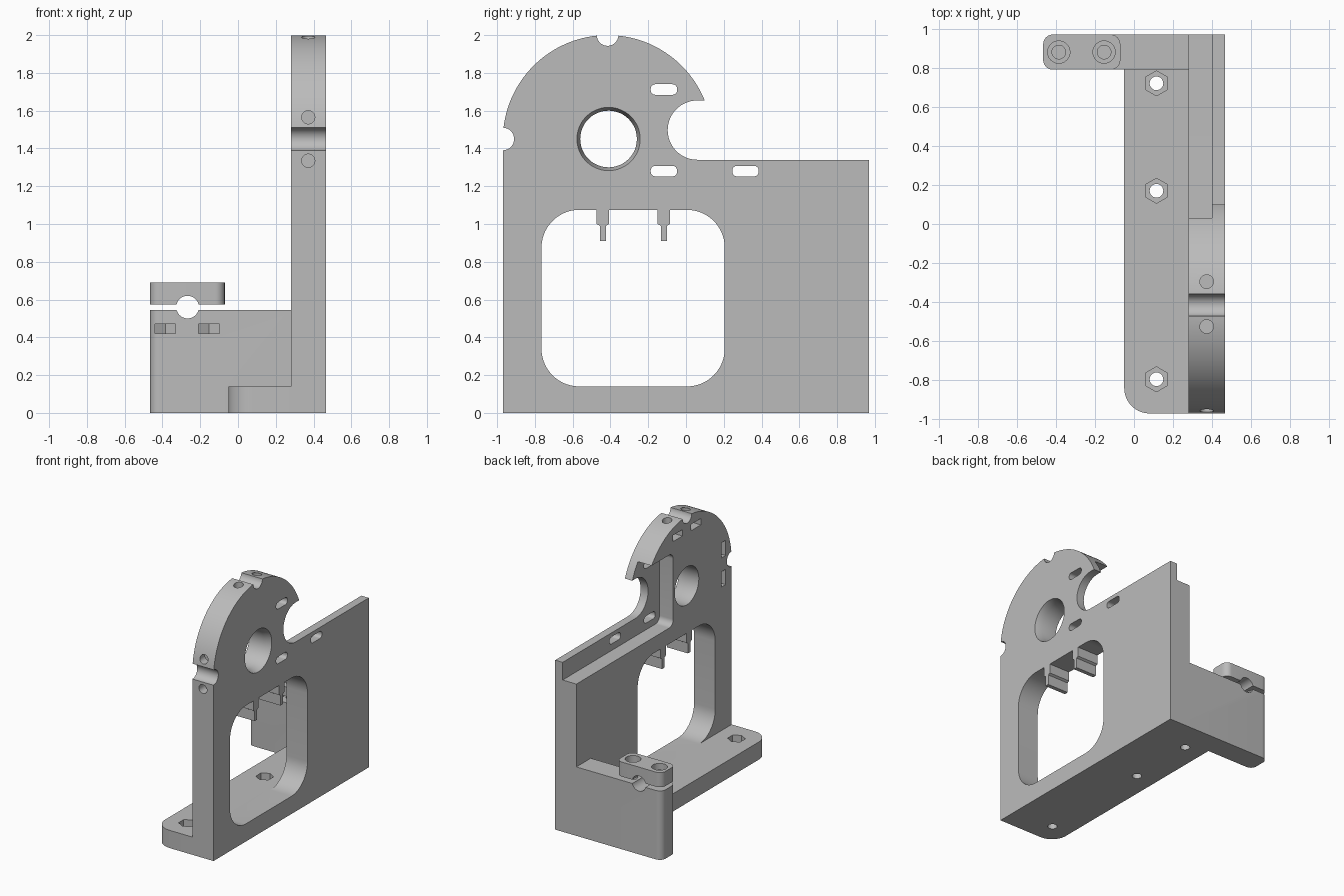
import bpy, bmesh
from math import sin, cos, pi, radians
from mathutils import Vector

cube = bpy.data.objects.get("Cube")
if cube:
    bpy.data.objects.remove(cube, do_unlink=True)

grey = bpy.data.materials.new("plain_grey")
grey.use_nodes = True
colour = (0.5, 0.5, 0.5, 1)
grey.diffuse_color = colour
grey.node_tree.nodes["Principled BSDF"].inputs["Base Color"].default_value = colour


# Helpers: each prism is a 2D profile swept along one axis
def place(axis, u, v, w):
    return {"x": (w, u, v), "y": (u, w, v), "z": (u, v, w)}[axis]


def arc(cx, cy, r, a0, a1, n=16):
    return [(cx + r * cos(radians(a0 + (a1 - a0) * i / n)),
             cy + r * sin(radians(a0 + (a1 - a0) * i / n))) for i in range(n + 1)]


def circle(cx, cy, r, n=32, turn=0):
    return arc(cx, cy, r, turn, turn + 360, n)[:-1]


def rounded(u0, u1, v0, v1, radii, n=10):
    """Rectangle; radii run from the low corner anticlockwise."""
    pts = []
    corners = [(u0, v0, 1, 1), (u1, v0, -1, 1), (u1, v1, -1, -1), (u0, v1, 1, -1)]
    for i, ((u, v, su, sv), r) in enumerate(zip(corners, radii)):
        if r:
            pts += arc(u + su * r, v + sv * r, r, 180 + 90 * i, 270 + 90 * i, n)
        else:
            pts.append((u, v))
    return pts


def loft(name, axis, low, high, w0, w1):
    bm = bmesh.new()
    a = [bm.verts.new(place(axis, u, v, w0)) for u, v in low]
    b = [bm.verts.new(place(axis, u, v, w1)) for u, v in high]
    bm.faces.new(a)
    bm.faces.new(b)
    for i in range(len(a)):
        j = (i + 1) % len(a)
        bm.faces.new((a[i], a[j], b[j], b[i]))
    bmesh.ops.recalc_face_normals(bm, faces=bm.faces)
    mesh = bpy.data.meshes.new(name)
    bm.to_mesh(mesh)
    bm.free()
    mesh.materials.append(grey)
    obj = bpy.data.objects.new(name, mesh)
    bpy.context.collection.objects.link(obj)
    return obj


def prism(name, axis, pts, w0, w1):
    return loft(name, axis, pts, pts, w0, w1)


def combine(obj, others, operation="DIFFERENCE"):
    for other in others:
        mod = obj.modifiers.new("combine", "BOOLEAN")
        mod.operation, mod.object, mod.solver = operation, other, "EXACT"
    bpy.context.view_layer.update()
    graph = bpy.context.evaluated_depsgraph_get()
    mesh = bpy.data.meshes.new_from_object(obj.evaluated_get(graph))
    obj.modifiers.clear()
    obj.data = mesh
    for other in others:
        bpy.data.objects.remove(other, do_unlink=True)


def cut(axis, pts, w0, w1):
    return prism("cutter", axis, pts, w0, w1)


X0, X1 = 0.28, 0.465          # plate thickness
FRONT, BACK = -0.97, 0.97
HY, HZ, HR = -0.415, 1.445, 0.555   # round head

# Upright plate with round head and a bite behind it
outline = [(FRONT, 0), (BACK, 0), (BACK, 1.34)]
outline += arc(0.06, 1.497, 0.157, 270, 90, 28)
outline += arc(HY, HZ, HR, 22, 180, 64)
frame = prism("bracket_frame", "x", outline, X0, X1)

# Base flange and clamp arm joined to the plate
base = prism("base", "z", rounded(-0.05, 0.37, FRONT, 0.88, (0.13, 0, 0, 0)), 0, 0.14)
arm = prism("arm", "z", rounded(-0.465, 0.37, 0.79, BACK, (0.05, 0, 0, 0.05)), 0, 0.545)
combine(frame, [base, arm], "UNION")

# Window, bearing hole with tapered mouth, rim notches
cutters = [
    cut("x", rounded(-0.765, 0.205, 0.14, 1.075, (0.2,) * 4, 14), X0 - 0.02, 0.6),
    cut("x", circle(-0.41, 1.45, 0.15, 48), 0.2, 0.6),
    loft("cutter", "x", circle(-0.41, 1.45, 0.15, 48), circle(-0.41, 1.45, 0.168, 48), 0.41, X1 + 0.001),
    cut("x", circle(HY, 2.0, 0.057), 0.2, 0.6),
    cut("x", circle(FRONT, 1.45, 0.06), 0.2, 0.6),
    # Recess on the inner face behind the head
    cut("x", rounded(-0.24, 1.2, 1.2, 1.777, (0.05, 0, 0, 0.05)), 0.2, 0.4),
]
# Through slots
for y, z in ((-0.117, 1.712), (-0.117, 1.28), (0.315, 1.28)):
    cutters.append(cut("x", rounded(y - 0.07, y + 0.07, z - 0.028, z + 0.028, (0.025,) * 4, 6), 0.2, 0.6))
# Radial screw holes beside each notch, with nut slots
for side in (-0.115, 0.115):
    y, z = HY + side + 0.005, HZ + side + 0.005
    cutters += [
        cut("z", circle(0.372, y, 0.035, 24), 1.8, 2.1),
        cut("y", circle(0.372, z, 0.035, 24), -1.1, -0.78),
        cut("x", rounded(y - 0.06, y + 0.06, 1.865, 1.915, (0,) * 4), 0.2, 0.42),
        cut("x", rounded(-0.895, -0.845, z - 0.06, z + 0.06, (0,) * 4), 0.2, 0.42),
    ]
# Base screw holes with hexagon nut pockets
for y in (0.72, 0.17, -0.795):
    cutters += [
        cut("z", circle(0.115, y, 0.035, 24), -0.1, 0.2),
        cut("z", circle(0.115, y, 0.064, 6, 30), 0.07, 0.2),
    ]
# Rod groove, clamp screw holes and nut traps in the arm
cutters.append(cut("y", circle(-0.267, 0.56, 0.06), 0.7, 1.1))
for x in (-0.385, -0.153):
    trap = [(x - 0.055, 0.7), (x + 0.055, 0.7), (x + 0.055, 0.91), (x, 0.942), (x - 0.055, 0.91)]
    cutters += [
        cut("z", circle(x, 0.88, 0.035, 24), 0.3, 0.7),
        cut("z", trap, 0.42, 0.47),
    ]
combine(frame, cutters)

# Clamp cap above the arm
cap = prism("clamp_cap", "z", rounded(-0.465, -0.07, 0.79, BACK, (0.05,) * 4), 0.575, 0.69)
cutters = [cut("y", circle(-0.267, 0.56, 0.06), 0.7, 1.1)]
for x in (-0.385, -0.153):
    cutters += [
        cut("z", circle(x, 0.88, 0.035, 24), 0.5, 0.8),
        cut("z", circle(x, 0.88, 0.057), 0.64, 0.8),
    ]
combine(cap, cutters)

# Stepped hooks hanging from the top of the window
parts = [frame, cap]
for name, y in (("front_hook", -0.44), ("rear_hook", -0.117)):
    half = [(0.033, 1.08), (0.033, 1.0), (0.016, 0.99), (0.016, 0.91)]
    pts = [(y + u, z) for u, z in half] + [(y - u, z) for u, z in reversed(half)]
    parts.append(prism(name, "x", pts, X0, X1))

# Smooth curved walls, sharp edges
for obj in bpy.context.view_layer.objects:
    obj.select_set(obj in parts)
bpy.context.view_layer.objects.active = frame
bpy.ops.object.shade_smooth_by_angle(angle=radians(30))
